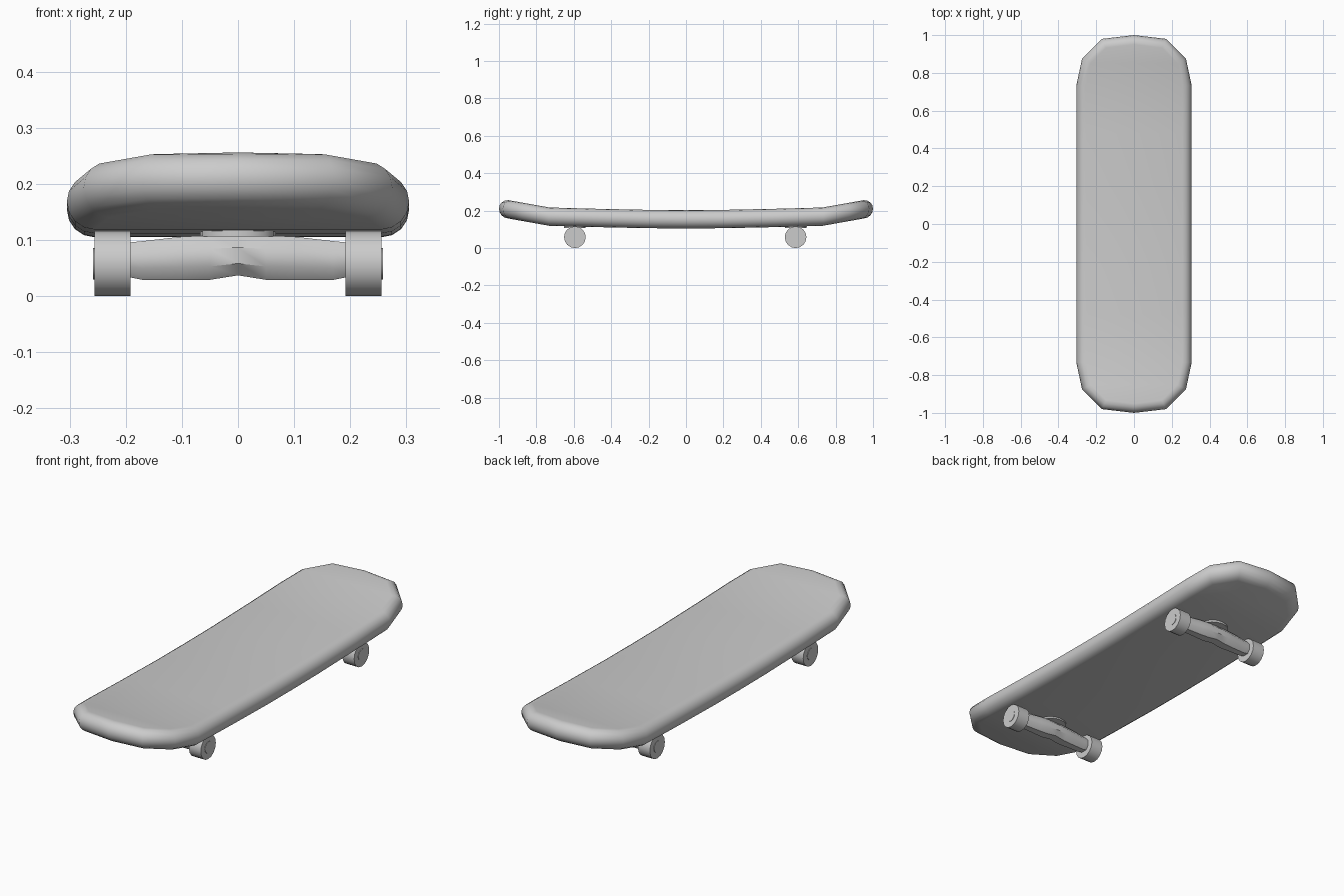
import bpy, bmesh, math
from mathutils import Vector

if "Cube" in bpy.data.objects:
    bpy.data.objects.remove(bpy.data.objects["Cube"])

R = 0.049  # half thickness of the board


def finish(bm, name, angle=40):
    bmesh.ops.recalc_face_normals(bm, faces=bm.faces)
    me = bpy.data.meshes.new(name)
    bm.to_mesh(me)
    bm.free()
    ob = bpy.data.objects.new(name, me)
    bpy.context.collection.objects.link(ob)
    bpy.ops.object.select_all(action='DESELECT')
    ob.select_set(True)
    bpy.context.view_layer.objects.active = ob
    bpy.ops.object.shade_smooth_by_angle(angle=math.radians(angle))
    return ob


def lift(y):
    # centre height of the board along its length
    pts = [(0, 0.154), (0.2, 0.155), (0.72, 0.166), (0.95, 0.207), (1.0, 0.21)]
    y = min(abs(y), 1.0)
    for (a, za), (b, zb) in zip(pts, pts[1:]):
        if y <= b:
            return za + (zb - za) * (y - a) / (b - a)


# Deck: outline inset around a half-round rim, capped with rows across
half = [(0.305, 0.0), (0.305, 0.2), (0.305, 0.48), (0.305, 0.735),
        (0.275, 0.875), (0.17, 0.98)]
right = [(x, -y) for x, y in reversed(half[1:])] + half
outline = [Vector(p) for p in [(0, -1)] + right + [(0, 1)] + [(-x, y) for x, y in reversed(right)]]
n = len(outline)


def inset(i, d):
    e1 = (outline[i] - outline[i - 1]).normalized()
    e2 = (outline[(i + 1) % n] - outline[i]).normalized()
    n1, n2 = Vector((-e1.y, e1.x)), Vector((-e2.y, e2.x))
    return outline[i] + (n1 + n2) * d / (1 + n1.dot(n2))


bm = bmesh.new()
rings = []
STEPS = 8
for k in range(STEPS + 1):
    a = math.pi / 2 - math.pi * k / STEPS
    ring = []
    for i in range(n):
        p = inset(i, R * (1 - math.cos(a)))
        ring.append(bm.verts.new((p.x, p.y, lift(p.y) + R * math.sin(a))))
    rings.append(ring)
for r0, r1 in zip(rings, rings[1:]):
    for i in range(n):
        j = (i + 1) % n
        bm.faces.new((r0[i], r0[j], r1[j], r1[i]))
for ring in (rings[0], rings[-1]):
    m = n // 2
    bm.faces.new((ring[0], ring[1], ring[n - 1]))
    bm.faces.new((ring[m], ring[m + 1], ring[m - 1]))
    for i in range(1, m - 1):
        bm.faces.new((ring[i], ring[i + 1], ring[n - i - 1], ring[n - i]))
finish(bm, "deck")


def lathe_x(name, profile, centre, sides):
    # closed solid of revolution about the x axis; profile is (x, radius)
    bm = bmesh.new()
    loops = []
    for x, r in profile:
        loops.append([bm.verts.new((centre[0] + x,
                                    centre[1] + r * math.sin(2 * math.pi * s / sides),
                                    centre[2] - r * math.cos(2 * math.pi * s / sides)))
                      for s in range(sides)])
    for a, b in zip(loops, loops[1:]):
        for s in range(sides):
            t = (s + 1) % sides
            bm.faces.new((a[s], a[t], b[t], b[s]))
    bm.faces.new(loops[0])
    bm.faces.new(loops[-1])
    return finish(bm, name, 35)


def hanger(name, y):
    # faceted axle bar, sections are (x, bottom, top, half depth)
    secs = [(0, 0.037, 0.108, 0.042), (0.05, 0.029, 0.108, 0.042),
            (0.1, 0.029, 0.106, 0.036), (0.17, 0.029, 0.098, 0.032),
            (0.2, 0.035, 0.095, 0.03)]
    secs = [(-x, b, t, d) for x, b, t, d in reversed(secs[1:])] + secs
    bm = bmesh.new()
    loops = []
    for x, b, t, d in secs:
        c, h = (b + t) / 2, (t - b) / 2
        loops.append([bm.verts.new((x, y + d * u, c + h * v)) for u, v in
                      ((-0.5, -1), (0.5, -1), (1, -0.4), (1, 0.4),
                       (0.5, 1), (-0.5, 1), (-1, 0.4), (-1, -0.4))])
    for a, b in zip(loops, loops[1:]):
        for s in range(8):
            t = (s + 1) % 8
            bm.faces.new((a[s], a[t], b[t], b[s]))
    bm.faces.new(loops[0])
    bm.faces.new(loops[-1])
    finish(bm, name, 40)


for end, y in (("front", -0.594), ("back", 0.586)):
    hanger(end + "_truck", y)
    # Mounting plate against the board
    bm = bmesh.new()
    bmesh.ops.create_cone(bm, cap_ends=True, segments=16, radius1=1, radius2=1, depth=1)
    bmesh.ops.scale(bm, vec=(0.068, 0.058, 0.02), verts=bm.verts)
    bmesh.ops.translate(bm, vec=(0, y, 0.116), verts=bm.verts)
    finish(bm, end + "_mounting_plate", 35)
    # Wheels with a small hub
    for side, s in (("left", -1), ("right", 1)):
        lathe_x(f"{end}_{side}_wheel", [(s * 0.192, 0.058), (s * 0.256, 0.058)],
                (0, y, 0.058), 16)
        lathe_x(f"{end}_{side}_hub", [(s * 0.25, 0.028), (s * 0.258, 0.028)],
                (0, y, 0.058), 12)
